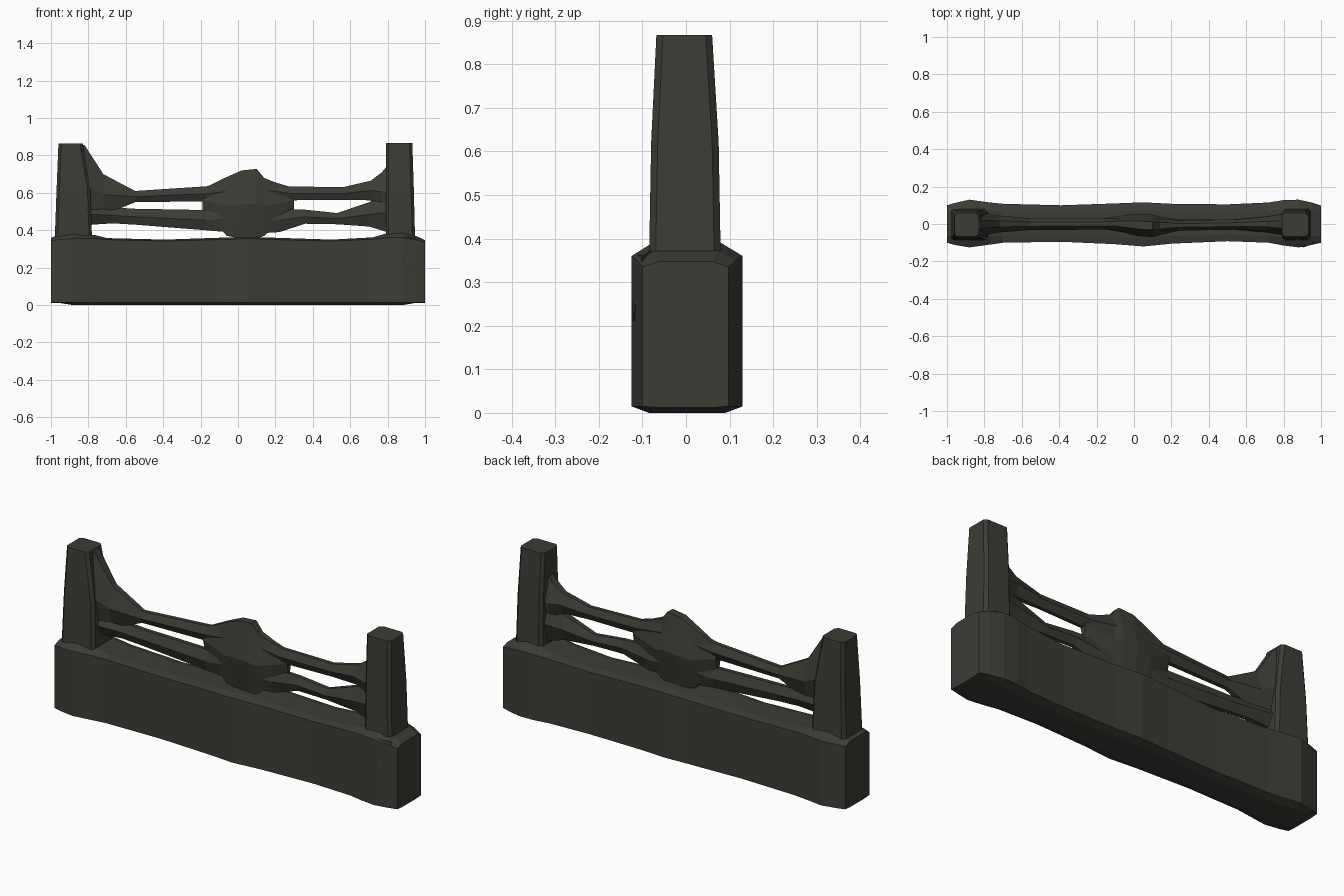
import bpy, bmesh

stone = bpy.data.materials.new("dark_olive_stone")
stone.diffuse_color = (0.045, 0.045, 0.037, 1)


def loft(name, rings):
    """Skin a list of equal-length rings and cap both ends, flat shaded."""
    bm = bmesh.new()
    vs = [[bm.verts.new(p) for p in r] for r in rings]
    n = len(rings[0])
    for a, b in zip(vs, vs[1:]):
        for i in range(n):
            j = (i + 1) % n
            bm.faces.new((a[i], a[j], b[j], b[i]))
    bm.faces.new(vs[0][::-1])
    bm.faces.new(vs[-1])
    bmesh.ops.recalc_face_normals(bm, faces=bm.faces)
    me = bpy.data.meshes.new(name)
    bm.to_mesh(me)
    bm.free()
    me.materials.append(stone)
    ob = bpy.data.objects.new(name, me)
    bpy.context.collection.objects.link(ob)
    return ob


def base_ring(x, front, back, edge, crest):
    # block section with chamfered bottom and a raised, narrower top
    bottom = 0.0 if abs(x) < 0.95 else 0.012
    return [(x, front + .04, bottom), (x, front, .015), (x, front, edge),
            (x, front * .62, crest), (x, back * .62, crest),
            (x, back, edge), (x, back, .015), (x, back - .04, bottom)]


def post_ring(z, x0, x1, y0, y1, c=.015):
    # rectangle with cut corners
    return [(x0 + c, y0, z), (x1 - c, y0, z), (x1, y0 + c, z), (x1, y1 - c, z),
            (x1 - c, y1, z), (x0 + c, y1, z), (x0, y1 - c, z), (x0, y0 + c, z)]


def beam(name, stations):
    # six-sided bar along x; station = x, bottom, top, front y, back y
    rings = []
    for x, z0, z1, f, b in stations:
        m, h = (f + b) / 2, (b - f) * .18
        zm = z0 * .5 + z1 * .5
        rings.append([(x, m - h, z0), (x, f, zm), (x, m - h, z1),
                      (x, m + h, z1), (x, b, zm), (x, m + h, z0)])
    return loft(name, rings)


# heavy lower wall
loft("base_wall", [base_ring(*s) for s in [
    (-1, -.10, .10, .345, .36), (-.96, -.112, .112, .35, .375),
    (-.88, -.125, .13, .355, .385), (-.77, -.11, .115, .355, .375),
    (-.70, -.10, .108, .35, .358), (-.39, -.095, .10, .342, .35),
    (-.10, -.108, .11, .35, .36), (.05, -.12, .116, .355, .365),
    (.20, -.105, .108, .35, .36), (.50, -.092, .105, .342, .35),
    (.72, -.10, .115, .352, .362), (.80, -.115, .128, .36, .385),
    (.88, -.125, .13, .36, .39), (.95, -.112, .115, .35, .37),
    (1, -.10, .098, .335, .347)]])

# end posts
loft("left_post", [post_ring(.34, -.98, -.78, -.085, .08),
                   post_ring(.62, -.97, -.79, -.08, .075),
                   post_ring(.865, -.96, -.83, -.068, .06)])
loft("right_post", [post_ring(.34, .79, .947, -.085, .08),
                    post_ring(.62, .79, .94, -.08, .075),
                    post_ring(.867, .79, .932, -.068, .06)])

# left rails, flaring into the post
beam("left_upper_rail", [(-.86, .42, .865, -.07, .065), (-.82, .43, .855, -.065, .06),
                         (-.72, .48, .70, -.045, .045), (-.55, .55, .61, -.032, .03),
                         (-.17, .555, .635, -.03, .03), (0, .55, .68, -.03, .03)])
beam("left_lower_rail", [(-.86, .38, .56, -.06, .055), (-.78, .43, .54, -.05, .045),
                         (-.67, .437, .522, -.035, .035), (-.55, .43, .515, -.032, .03),
                         (-.17, .40, .508, -.03, .03), (0, .385, .56, -.03, .03)])

# right rails
beam("right_upper_rail", [(.05, .56, .70, -.04, .03), (.27, .56, .635, -.035, .02),
                          (.56, .563, .63, -.03, .025), (.71, .56, .665, -.04, .04),
                          (.77, .50, .71, -.055, .05), (.84, .45, .80, -.06, .055)])
beam("right_lower_rail", [(.05, .38, .54, -.04, .03), (.22, .39, .515, -.035, .025),
                          (.36, .435, .51, -.03, .025), (.53, .432, .492, -.03, .025),
                          (.70, .42, .55, -.045, .04), (.80, .39, .60, -.06, .055)])

# faceted centre ornament
beam("centre_ornament", [(-.19, .50, .62, -.02, .025), (-.14, .46, .645, -.03, .035),
                         (-.06, .37, .685, -.045, .045), (.02, .355, .72, -.065, .055),
                         (.10, .355, .728, -.07, .05), (.14, .37, .68, -.06, .04),
                         (.30, .51, .615, -.02, .015)])

# small wedge on the front right corner
loft("corner_wedge", [[(.87, -.115, .365), (.97, -.10, .36), (.92, -.07, .38)],
                      [(.905, -.125, .215), (.915, -.122, .21), (.91, -.10, .215)]])
